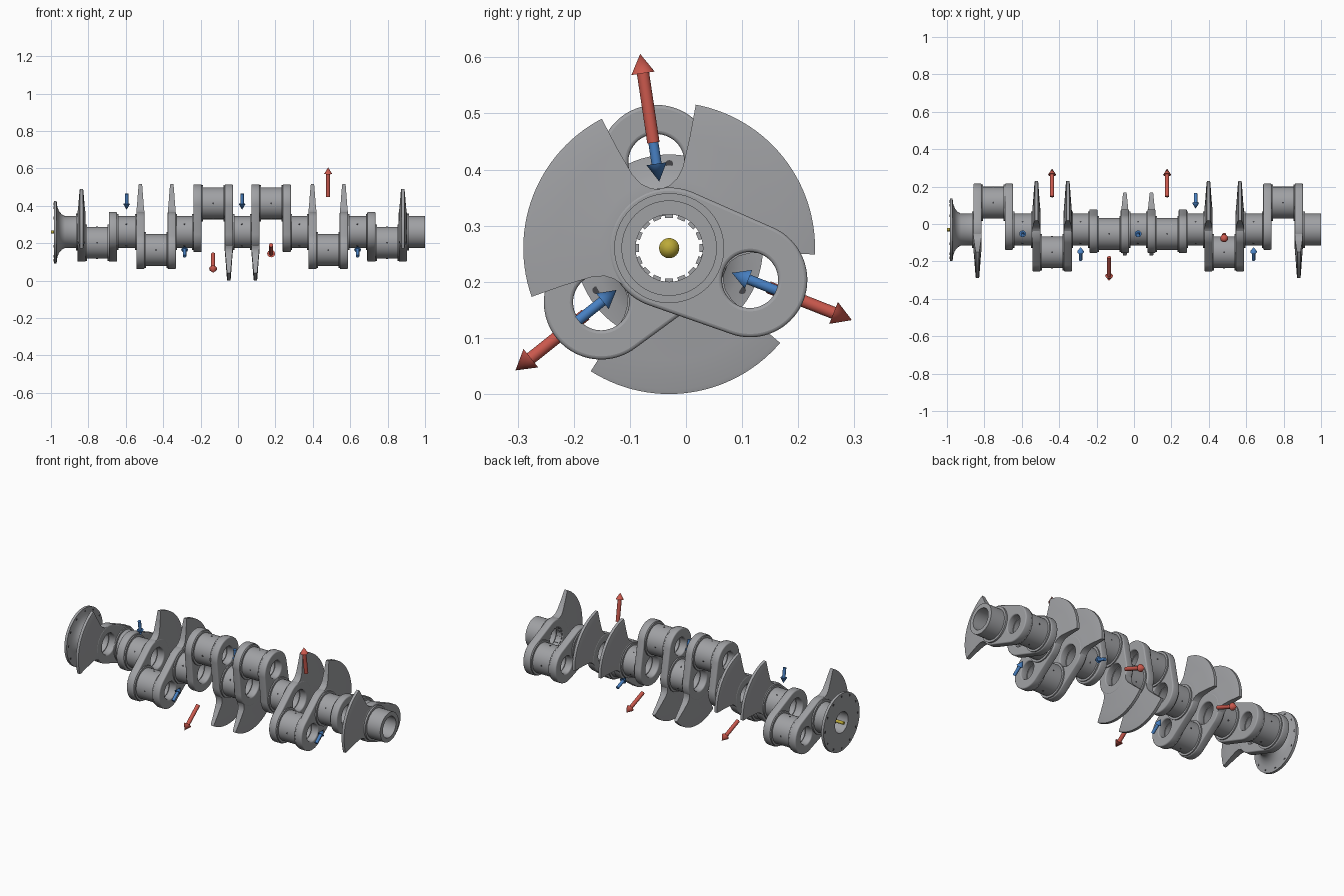
import bpy, bmesh, math
from math import radians, cos, sin, pi
from mathutils import Matrix, Vector

if "Cube" in bpy.data.objects:
    bpy.data.objects.remove(bpy.data.objects["Cube"])

# Main dimensions
AXIS_Y, AXIS_Z = -0.03, 0.26
THROW, MAIN_R, PIN_R = 0.155, 0.085, 0.085
BORE_R, PIN_BORE_R = 0.06, 0.05
WEB_IN, WEB_OUT = 0.062, 0.106
TOP, BACK, FRONT = (radians(a) for a in (98.5, -21.5, 218.5))
CENTRE = 0.022


def material(name, colour, rough=0.5):
    m = bpy.data.materials.new(name)
    m.use_nodes = True
    m.diffuse_color = (*colour, 1)
    bsdf = m.node_tree.nodes["Principled BSDF"]
    bsdf.inputs["Base Color"].default_value = (*colour, 1)
    bsdf.inputs["Roughness"].default_value = rough
    return m


STEEL = material("steel grey", (0.35, 0.355, 0.37))
DARK = material("drilled hole grey", (0.06, 0.06, 0.065))
RED = material("arrow red", (0.6, 0.10, 0.075))
BLUE = material("arrow blue", (0.065, 0.22, 0.55))
YELLOW = material("arrow yellow", (0.5, 0.4, 0.04))


def at(x, radius=0.0, angle=0.0):
    """Point at a radius and angle round the shaft axis."""
    return Vector((x, AXIS_Y + radius * cos(angle), AXIS_Z + radius * sin(angle)))


def facing(point, direction):
    """Matrix that puts local +x along a direction."""
    return Matrix.Translation(point) @ direction.to_track_quat('X', 'Z').to_matrix().to_4x4()


def radial(angle):
    return Vector((0, cos(angle), sin(angle)))


def finish(name, mesh, mat):
    mesh.materials.clear()
    mesh.materials.append(mat)
    mesh.shade_smooth()
    mesh.set_sharp_from_angle(angle=radians(35))
    ob = bpy.data.objects.new(name, mesh)
    bpy.context.collection.objects.link(ob)
    return ob


def finish_bm(name, bm, mat):
    bmesh.ops.remove_doubles(bm, verts=bm.verts, dist=1e-5)
    bmesh.ops.recalc_face_normals(bm, faces=bm.faces)
    mesh = bpy.data.meshes.new(name)
    bm.to_mesh(mesh)
    bm.free()
    return finish(name, mesh, mat)


def spin(bm, profile, matrix, closed=False, segs=64):
    """Lathe (x, radius) points round local x."""
    rings = [[bm.verts.new(matrix @ Vector((x, r * cos(2 * pi * i / segs), r * sin(2 * pi * i / segs))))
              for i in range(segs)] for x, r in profile]
    pairs = list(zip(rings, rings[1:])) + ([(rings[-1], rings[0])] if closed else [])
    for a, b in pairs:
        for i in range(segs):
            j = (i + 1) % segs
            bm.faces.new((a[i], a[j], b[j], b[i]))


def tube(name, outer, bore, centre):
    """Hollow turned part; outer is a list of (x, radius)."""
    bm = bmesh.new()
    ends = [(outer[-1][0], bore), (outer[0][0], bore)]
    spin(bm, outer + ends, Matrix.Translation(centre), closed=True)
    return finish_bm(name, bm, STEEL)


def journal(name, x0, x1, r, bore, centre):
    """Bearing journal with a shoulder ring at each end."""
    rim, w = r + 0.012, 0.007
    return tube(name, [(x0, rim), (x0 + w, rim), (x0 + w, r),
                       (x1 - w, r), (x1 - w, rim), (x1, rim)], bore, centre)


def circle(cx, r, start=0.0, end=2 * pi, n=48, whole=True):
    steps = n if whole else n - 1
    return [(cx + r * cos(start + (end - start) * i / steps),
             r * sin(start + (end - start) * i / steps)) for i in range(n)]


def web(name, x0, x1, angle):
    """Rounded link between shaft and pin, with both bores."""
    r_main, r_pin, bevel = 0.108, 0.102, 0.006
    lean = math.acos((r_main - r_pin) / THROW)
    outline = (circle(THROW, r_pin, -lean, lean, whole=False)
               + circle(0, r_main, lean, 2 * pi - lean, whole=False))
    curve = bpy.data.curves.new(name, 'CURVE')
    curve.dimensions, curve.fill_mode = '2D', 'BOTH'
    curve.extrude = (x1 - x0) / 2 - bevel
    curve.bevel_depth, curve.bevel_resolution, curve.offset = bevel, 2, -bevel
    for pts in (outline, circle(0, BORE_R), circle(THROW, PIN_BORE_R)):
        s = curve.splines.new('POLY')
        s.points.add(len(pts) - 1)
        for p, (u, v) in zip(s.points, pts):
            p.co = (u, v, 0, 1)
        s.use_cyclic_u = True
    helper = bpy.data.objects.new(name + "_curve", curve)
    bpy.context.collection.objects.link(helper)
    deps = bpy.context.evaluated_depsgraph_get()
    mesh = bpy.data.meshes.new_from_object(helper.evaluated_get(deps))
    bpy.data.objects.remove(helper)
    mesh.name = name
    cyc = Matrix(((0, 0, 1, 0), (1, 0, 0, 0), (0, 1, 0, 0), (0, 0, 0, 1)))
    mesh.transform(Matrix.Translation(at((x0 + x1) / 2)) @ cyc @ Matrix.Rotation(angle, 4, 'Z'))
    return finish(name, mesh, STEEL)


def counterweight(name, x_pin, x_main, angle, n=28):
    """Tapered fan opposite the pin, filleted into the web."""
    sign = 1 if x_main > x_pin else -1
    # radius, half angle, inset on each side
    rows = [(0.075, 70, 0.001), (0.104, 62, 0.001), (0.112, 51, 0.001), (0.125, 45, 0.002),
            (0.145, 42, 0.004), (0.2, 41, 0.008), (0.252, 41, 0.012), (0.26, 41, 0.014)]
    bm = bmesh.new()
    grids = []
    for x, s in ((x_pin, sign), (x_main, -sign)):
        grids.append([[bm.verts.new(at(x + s * inset, r, angle + pi + radians(h) * (2 * i / n - 1)))
                       for i in range(n + 1)] for r, h, inset in rows])
    a, b = grids
    for g in grids:
        for p, q in zip(g, g[1:]):
            for i in range(n):
                bm.faces.new((p[i], p[i + 1], q[i + 1], q[i]))
    for k in (0, -1):
        for i in range(n):
            bm.faces.new((a[k][i], a[k][i + 1], b[k][i + 1], b[k][i]))
        for j in range(len(rows) - 1):
            bm.faces.new((a[j][k], a[j + 1][k], b[j + 1][k], b[j][k]))
    return finish_bm(name, bm, STEEL)


def arrow(name, start, direction, length, shaft, head, head_len, mat):
    bm = bmesh.new()
    neck = length - head_len
    spin(bm, [(0, 0), (0, shaft), (neck, shaft), (neck, head), (length, 0)],
         facing(start, direction), segs=24)
    return finish_bm(name, bm, mat)


def disc(bm, centre, direction, r, depth):
    spin(bm, [(0, 0), (0, r), (depth, r), (depth, 0)], facing(centre, direction), segs=12)


# Six throws: pins, webs and counterweights
holes = bmesh.new()
throws = [(-0.775, BACK, "L"), (-0.46, FRONT, "LR"), (-0.155, TOP, "R"),
          (0.155, TOP, "L"), (0.46, FRONT, "LR"), (0.775, BACK, "R")]
for i, (off, ang, weights) in enumerate(throws, 1):
    x = CENTRE + off
    centre = at(0, THROW, ang)
    journal(f"crank_pin_{i}", x - WEB_IN, x + WEB_IN, PIN_R, PIN_BORE_R, centre)
    for side, s in (("L", -1), ("R", 1)):
        inner, outer = x + s * WEB_IN, x + s * WEB_OUT
        label = "near" if s > 0 else "far"
        web(f"web_{i}_{label}", min(inner, outer), max(inner, outer), ang)
        if side in weights:
            counterweight(f"counterweight_{i}_{label}", inner, outer, ang)
    for k in range(4):
        d = radial(k * pi / 2)
        disc(holes, centre + Vector((x, 0, 0)) + d * (PIN_R - 0.003), d, 0.005, 0.004)

# Main journals between throws
mains = []
for i in range(5):
    x0 = CENTRE + throws[i][0] + WEB_OUT
    x1 = CENTRE + throws[i + 1][0] - WEB_OUT
    mains.append((x0 + x1) / 2)
    journal(f"main_journal_{i + 1}", x0, x1, MAIN_R, BORE_R, at(0))
    for k in range(4):
        d = radial(radians(60) + k * pi / 2)
        disc(holes, at(mains[-1]) + d * (MAIN_R - 0.003), d, 0.005, 0.004)

# Nose and flared end flange
nose_x = CENTRE + throws[-1][0] + WEB_OUT
tube("nose", [(nose_x, 0.098), (nose_x + 0.01, 0.098), (nose_x + 0.01, MAIN_R), (1.0, MAIN_R)],
     BORE_R, at(0))
tail_x = CENTRE + throws[0][0] - WEB_OUT
tube("end_flange", [(-0.985, 0.167), (-0.97, 0.167), (-0.966, 0.135), (-0.957, 0.112),
                    (-0.943, 0.095), (-0.925, MAIN_R), (tail_x - 0.008, MAIN_R),
                    (tail_x - 0.008, 0.098), (tail_x, 0.098)], BORE_R, at(0))
for k in range(12):
    disc(holes, at(-0.986, 0.15, k * pi / 6), Vector((1, 0, 0)), 0.007, 0.0185)
finish_bm("drilled_holes", holes, DARK)

# Spline teeth inside the nose bore
teeth = bmesh.new()
for k in range(16):
    a = k * pi / 8
    m = facing(at(0.88, 0.059, a), radial(a)) @ Matrix.Diagonal((0.01, 0.014, 0.035, 1))
    if abs(cos(a)) > 2:
        continue
    m = Matrix.Translation(at(0.88, 0.059, a)) @ Matrix.Rotation(a, 4, 'X') @ Matrix.Diagonal((0.035, 0.01, 0.014, 1))
    bmesh.ops.create_cube(teeth, size=1, matrix=m)
finish_bm("spline_teeth", teeth, STEEL)

# Load arrows
for i, (x, a) in enumerate(zip(mains, (TOP, FRONT, TOP, BACK, FRONT)), 1):
    arrow(f"bearing_arrow_{i}", at(x, 0.207, a), -radial(a), 0.087, 0.009, 0.018, 0.032, BLUE)
for i, (k, a) in enumerate(((1, BACK), (2, FRONT), (3, BACK), (4, TOP)), 1):
    arrow(f"force_arrow_{i}", at(CENTRE + throws[k][0], 0.19, a), radial(a),
          0.16, 0.011, 0.021, 0.035, RED)
arrow("axis_arrow", at(-1.0), Vector((1, 0, 0)), 0.09, 0.009, 0.018, 0.032, YELLOW)
